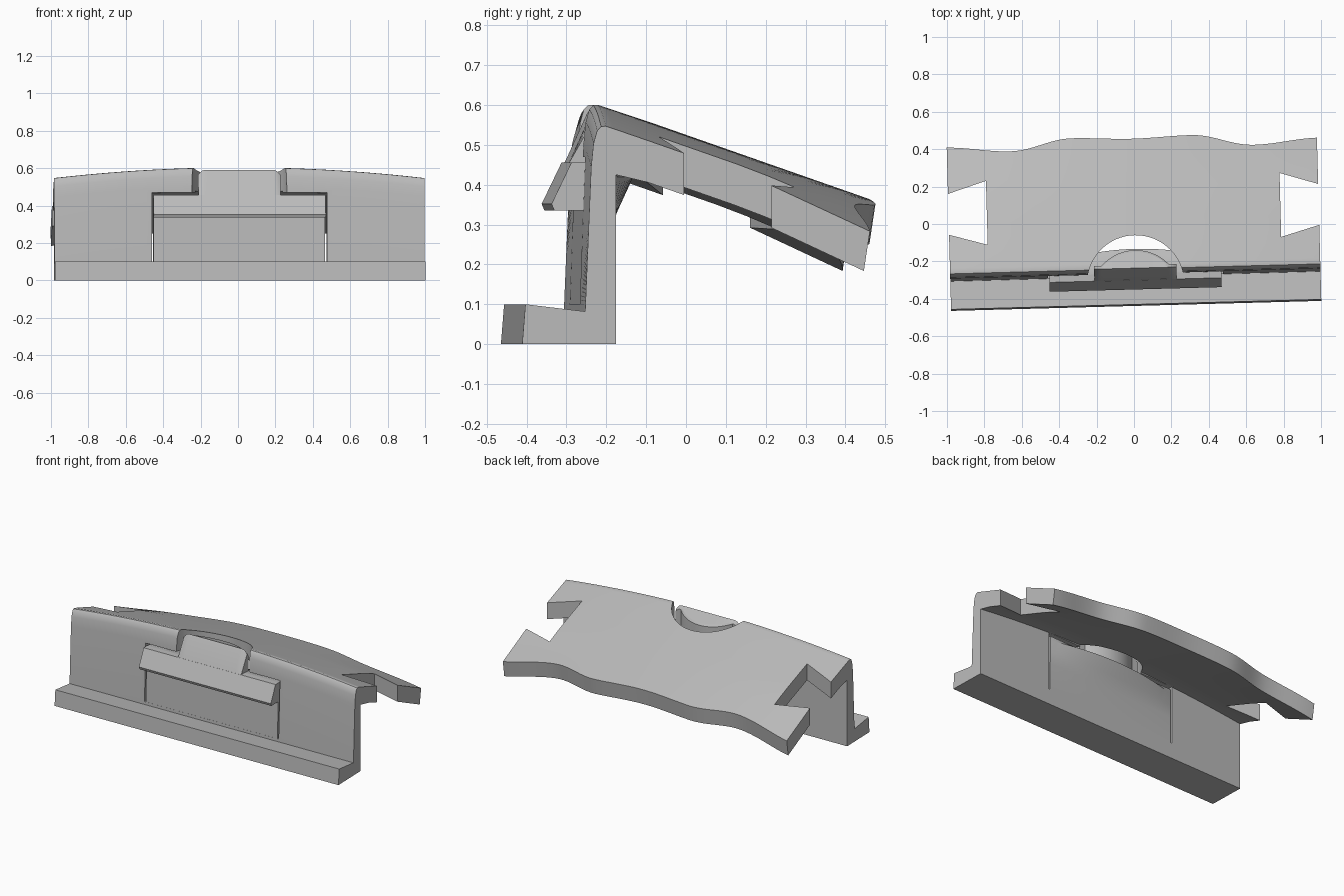
import bpy, bmesh, math
from mathutils import Matrix

TURN = Matrix.Rotation(0.027, 4, 'Z')   # the whole part sits slightly skewed

if "Cube" in bpy.data.objects:
    bpy.data.objects.remove(bpy.data.objects["Cube"])

grey = bpy.data.materials.new("plain grey")
grey.use_nodes = True
grey.diffuse_color = (0.5, 0.5, 0.5, 1)
grey.node_tree.nodes["Principled BSDF"].inputs["Base Color"].default_value = (0.5, 0.5, 0.5, 1)


def add_object(name, bm):
    bmesh.ops.recalc_face_normals(bm, faces=bm.faces)
    bm.transform(TURN)
    mesh = bpy.data.meshes.new(name)
    bm.to_mesh(mesh)
    bm.free()
    mesh.materials.append(grey)
    obj = bpy.data.objects.new(name, mesh)
    bpy.context.collection.objects.link(obj)
    return obj


def loft(name, half_width, steps, section):
    """Sweep a side profile along x; section(x) gives its (y, z) points."""
    bm = bmesh.new()
    rings = []
    for i in range(steps + 1):
        x = half_width * (2 * i / steps - 1)
        rings.append([bm.verts.new((x, y, z)) for y, z in section(x)])
    n = len(rings[0])
    for a, b in zip(rings, rings[1:]):
        for k in range(n):
            bm.faces.new((a[k], a[(k + 1) % n], b[(k + 1) % n], b[k]))
    bm.faces.new(rings[0])
    bm.faces.new(rings[-1])
    return add_object(name, bm)


def prism(name, outline, low, high):
    bm = bmesh.new()
    face = bm.faces.new([bm.verts.new((x, y, low)) for x, y in outline])
    top = bmesh.ops.extrude_face_region(bm, geom=[face])["geom"]
    for v in top:
        if isinstance(v, bmesh.types.BMVert):
            v.co.z = high
    return add_object(name, bm)


def activate(obj):
    bpy.ops.object.select_all(action='DESELECT')
    obj.select_set(True)
    bpy.context.view_layer.objects.active = obj


def cut(obj, cutter):
    cutter.hide_render = True
    mod = obj.modifiers.new("cut", 'BOOLEAN')
    mod.operation = 'DIFFERENCE'
    mod.solver = 'EXACT'
    mod.object = cutter
    activate(obj)
    bpy.ops.object.modifier_apply(modifier=mod.name)
    bpy.data.objects.remove(cutter)


def smooth(obj):
    activate(obj)
    bpy.ops.object.shade_smooth_by_angle(angle=math.radians(30))


# Wavy rear edge, given by a few knots and cosine easing between them
WAVE = [(0, 0.456), (0.32, 0.467), (0.65, 0.406), (1.0, 0.435)]


def rear_edge(x):
    x = abs(x)
    for (x0, y0), (x1, y1) in zip(WAVE, WAVE[1:]):
        if x <= x1:
            t = (1 - math.cos(math.pi * (x - x0) / (x1 - x0))) / 2
            return y0 + (y1 - y0) * t


def drop(x, y):
    return x * x * (0.058 + 0.035 * max(0, (y - 0.15) / 0.3))


# Main body: foot, upright wall and arched sloping cover
def body_section(x):
    pts = [(-0.203, 0), (-0.438, 0), (-0.43, 0.1), (-0.28, 0.082)]
    ridge = [(-0.265, 0.5), (-0.259, 0.56), (-0.25, 0.592), (-0.24, 0.603),
             (-0.228, 0.604), (-0.21, 0.598)]
    pts += [(y, z - drop(x, y)) for y, z in ridge]
    end = rear_edge(x)
    ys = [-0.2 + (end + 0.2) * k / 8 for k in range(1, 9)]
    pts += [(y, 0.595 - 0.35 * (y + 0.2) - drop(x, y)) for y in ys]
    for y in reversed(ys):
        yb = y - 0.015 * (y + 0.2) / (end + 0.2)
        pts.append((yb, 0.49 - 0.35 * (yb + 0.2) - drop(x, y)))
    return pts + [(-0.203, 0.482 - drop(x, 0))]


body = loft("main_body", 0.99, 64, body_section)

# Window for the spring panel, finger hole, and dovetail side notches
cut(body, prism("window_cutter", [(-0.468, -0.6), (0.468, -0.6), (0.468, -0.19),
                                  (-0.468, -0.19)], 0.1, 0.47))
circle = [(0.26 * math.cos(a), -0.32 + 0.26 * math.sin(a))
          for a in (2 * math.pi * k / 64 for k in range(64))]
cut(body, prism("finger_hole_cutter", circle, 0.38, 0.8))
for side in (-1, 1):
    notch = [(side * 1.1, 0.0), (side * 0.785, -0.09), (side * 0.785, 0.252),
             (side * 1.1, 0.153)]
    cut(body, prism("notch_cutter", notch, 0.12, 0.8))
smooth(body)


# Spring panel, its back bulging toward the top
def panel_section(x):
    bulge = 0.07 * (1 - (x / 0.46) ** 2)
    return [(-0.203, 0.09), (-0.279, 0.09), (-0.267, 0.456), (-0.203, 0.45),
            (-0.203 + bulge, 0.42), (-0.203 + bulge * 0.5, 0.345), (-0.203, 0.27)]


smooth(loft("spring_panel", 0.459, 24, panel_section))

# Wedge-shaped latch on the panel front
loft("latch_hook", 0.46, 1, lambda x: [(-0.265, 0.456), (-0.3, 0.456), (-0.35, 0.352),
                                       (-0.343, 0.335), (-0.268, 0.335)])


# Finger tab: flat slanted front, round back, sloping top
def tab_section(x):
    back = max(-0.22, -0.383 + math.sqrt(0.243 ** 2 - x * x))
    corner = 0.025 * max(0, (abs(x) - 0.185) / 0.035) ** 2
    rear_z = 0.588 - 0.3 * (back + 0.235) - corner
    return [(-0.268, 0.41), (-0.3, 0.454), (-0.244, 0.578 - corner),
            (-0.236, 0.59 - corner), (back - 0.01, rear_z), (back, rear_z - 0.012),
            (back, 0.41)]


smooth(loft("finger_tab", 0.22, 44, tab_section))
